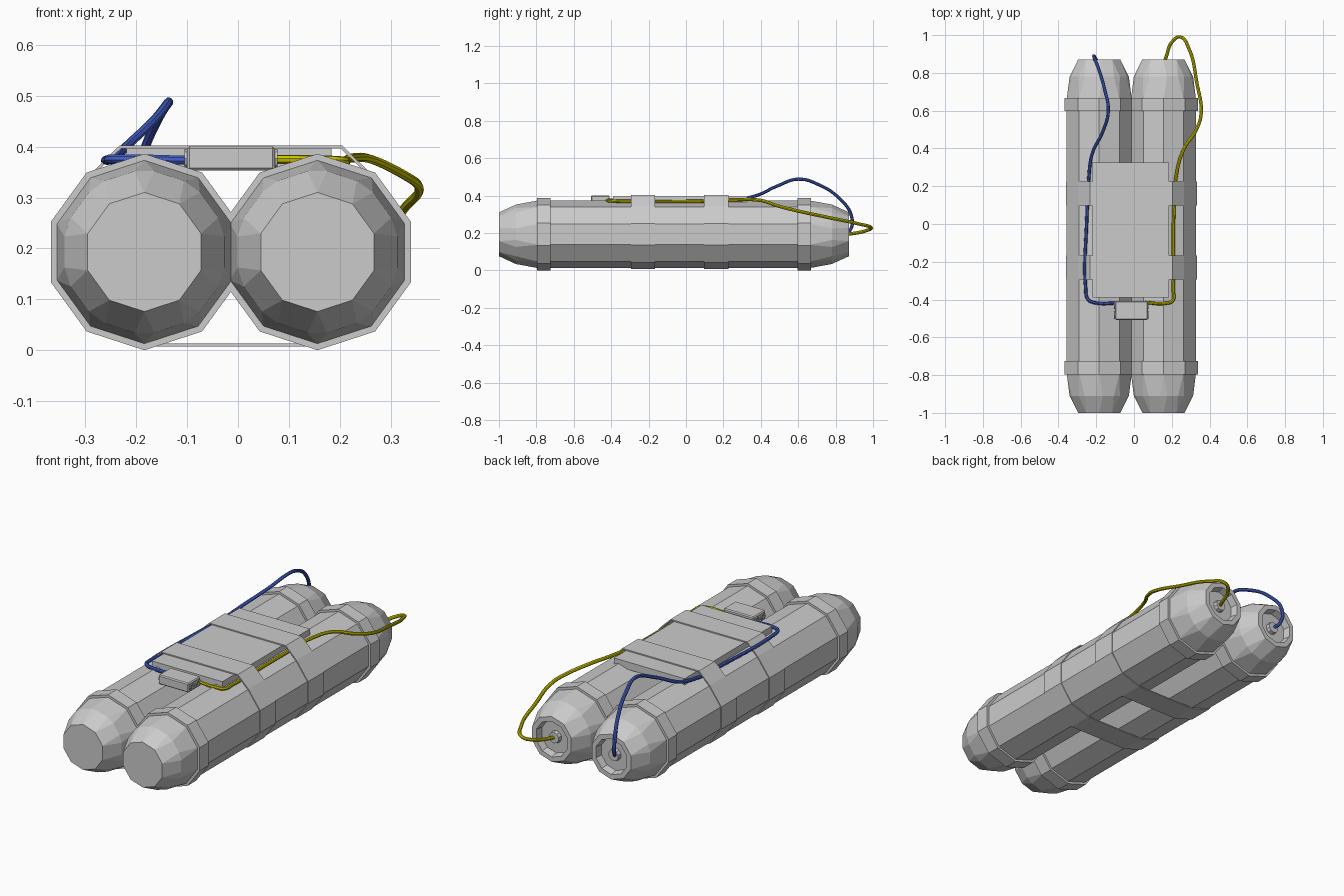
import bpy, bmesh, math
from mathutils import Vector

if "Cube" in bpy.data.objects:
    bpy.data.objects.remove(bpy.data.objects["Cube"])

N, CZ = 10, 0.193
TUBE_X = {"left": -0.184, "right": 0.156}


def make_object(name, bm, mat=None):
    bmesh.ops.recalc_face_normals(bm, faces=bm.faces)
    me = bpy.data.meshes.new(name)
    bm.to_mesh(me)
    bm.free()
    ob = bpy.data.objects.new(name, me)
    bpy.context.collection.objects.link(ob)
    if mat:
        me.materials.append(mat)
    return ob


def loop(bm, cx, y, r, n=N, cz=CZ):
    # polygon around the y axis with a corner at the top
    return [bm.verts.new((cx + r * math.sin(2 * math.pi * i / n), y,
                          cz + r * math.cos(2 * math.pi * i / n))) for i in range(n)]


def bridge(bm, a, b):
    n = len(a)
    for i in range(n):
        bm.faces.new((a[i], a[(i + 1) % n], b[(i + 1) % n], b[i]))


def cap(bm, cx, base, y_mid, r_mid, y_end, r_end):
    # tapered end whose corner ridges split into lens-shaped facets
    d = math.radians(7)
    mid = []
    for i in range(N):
        a = 2 * math.pi * i / N
        mid.append([bm.verts.new((cx + r_mid * math.sin(a + s), y_mid,
                                  CZ + r_mid * math.cos(a + s))) for s in (-d, d)])
    end = loop(bm, cx, y_end, r_end)
    for ring in (base, end):
        for i in range(N):
            j = (i + 1) % N
            bm.faces.new((ring[i], mid[i][0], mid[i][1]))
            bm.faces.new((ring[i], ring[j], mid[j][0], mid[i][1]))
    return end


def band(name, profile_out, profile_in, y0, y1):
    # closed strip: outer and inner outlines extruded along y
    bm = bmesh.new()
    loops = [[bm.verts.new((x, y, z)) for x, z in p]
             for p, y in ((profile_out, y0), (profile_out, y1), (profile_in, y1), (profile_in, y0))]
    for k in range(4):
        bridge(bm, loops[k], loops[(k + 1) % 4])
    return make_object(name, bm)


def polygon(cx, r, ks=range(N)):
    return [(cx + r * math.sin(math.radians(36 * k)), CZ + r * math.cos(math.radians(36 * k)))
            for k in ks]


def box(name, lo, hi, bevel):
    bm = bmesh.new()
    bmesh.ops.create_cube(bm, size=1)
    for v in bm.verts:
        v.co = Vector([(l + h) / 2 + c * (h - l) for l, h, c in zip(lo, hi, v.co)])
    ob = make_object(name, bm)
    if bevel:
        m = ob.modifiers.new("bevel", "BEVEL")
        m.width, m.segments = bevel, 1
    return ob


for side, cx in TUBE_X.items():
    # tube with closed front and recessed back end
    bm = bmesh.new()
    front, back = loop(bm, cx, -0.79, 0.181), loop(bm, cx, 0.66, 0.181)
    bridge(bm, front, back)
    bm.faces.new(cap(bm, cx, front, -0.91, 0.160, -1.0, 0.117))
    rim = cap(bm, cx, back, 0.78, 0.160, 0.872, 0.117)
    for y, r in ((0.872, 0.092), (0.835, 0.085)):
        nxt = loop(bm, cx, y, r)
        bridge(bm, rim, nxt)
        rim = nxt
    bm.faces.new(rim)
    make_object(side + "_tube", bm)

    # small socket in the recess
    bm = bmesh.new()
    a, b = loop(bm, cx, 0.83, 0.032), loop(bm, cx, 0.855, 0.028)
    bridge(bm, a, b)
    bm.faces.new(b)
    bm.faces.new(a)
    make_object(side + "_wire_socket", bm)

    # collars near both ends
    for end, y0, y1 in (("front", -0.797, -0.725), ("back", 0.597, 0.667)):
        band(f"{side}_{end}_collar", polygon(cx, 0.193), polygon(cx, 0.180), y0, y1)

# straps around both tubes and over the plate


def strap_outline(r, top, dx):
    return ([(0.205 - dx, top)] + polygon(TUBE_X["right"], r, range(1, 6))
            + polygon(TUBE_X["left"], r, range(5, 10)) + [(-0.233 + dx, top)])


for name, y0, y1 in (("front", -0.294, -0.166), ("back", 0.097, 0.226)):
    band(name + "_strap", strap_outline(0.1855, 0.402, 0), strap_outline(0.180, 0.396, 0.003), y0, y1)

# plate and connector block
box("top_plate", (-0.219, -0.39, 0.357), (0.184, 0.325, 0.396), 0)
box("connector_block", (-0.100, -0.508, 0.353), (0.073, -0.408, 0.401), 0.005)

# screw terminals on the ends of the block
for side, x0, x1 in (("left", -0.105, -0.09), ("right", 0.063, 0.078)):
    for k, y in enumerate((-0.432, -0.482)):
        bm = bmesh.new()
        loops = [[bm.verts.new((x, y + r * math.sin(i * math.pi / 4), 0.377 + r * math.cos(i * math.pi / 4)))
                  for i in range(8)] for x, r in ((x0, 0.018), (x1, 0.018), (x1, 0.010), (x0, 0.010))]
        for j in range(4):
            bridge(bm, loops[j], loops[(j + 1) % 4])
        make_object(f"{side}_terminal_{k + 1}", bm)


# wires
def wire(name, points, color):
    cu = bpy.data.curves.new(name, "CURVE")
    cu.dimensions = "3D"
    cu.bevel_depth, cu.bevel_resolution, cu.resolution_u = 0.009, 2, 6
    cu.use_fill_caps = True
    sp = cu.splines.new("BEZIER")
    sp.bezier_points.add(len(points) - 1)
    for p, co in zip(sp.bezier_points, points):
        p.co = co
        p.handle_left_type = p.handle_right_type = "AUTO"
    ob = bpy.data.objects.new(name, cu)
    bpy.context.collection.objects.link(ob)
    mat = bpy.data.materials.new(name + "_color")
    mat.diffuse_color = color
    mat.use_nodes = True
    mat.node_tree.nodes["Principled BSDF"].inputs["Base Color"].default_value = mat.diffuse_color
    cu.materials.append(mat)
    bpy.ops.object.select_all(action="DESELECT")
    ob.select_set(True)
    bpy.context.view_layer.objects.active = ob
    bpy.ops.object.convert(target="MESH")
    bpy.ops.object.shade_smooth_by_angle()


wire("blue_wire", [(-0.184, 0.84, 0.193), (-0.205, 0.878, 0.215), (-0.212, 0.885, 0.29),
                   (-0.187, 0.82, 0.385), (-0.155, 0.71, 0.458), (-0.136, 0.60, 0.488),
                   (-0.165, 0.49, 0.452), (-0.222, 0.37, 0.398), (-0.24, 0.235, 0.376),
                   (-0.249, 0.05, 0.374), (-0.256, -0.34, 0.374), (-0.243, -0.40, 0.376),
                   (-0.20, -0.418, 0.376), (-0.09, -0.418, 0.373)], (0.06, 0.12, 0.6, 1))
wire("yellow_wire", [(0.156, 0.84, 0.193), (0.172, 0.89, 0.197), (0.20, 0.962, 0.212),
                     (0.245, 0.99, 0.228), (0.290, 0.93, 0.247), (0.332, 0.75, 0.285),
                     (0.355, 0.58, 0.322), (0.325, 0.49, 0.345), (0.265, 0.40, 0.374),
                     (0.226, 0.27, 0.378), (0.211, 0.08, 0.370), (0.208, -0.35, 0.370),
                     (0.205, -0.405, 0.372), (0.165, -0.42, 0.374), (0.06, -0.415, 0.375)],
     (0.6, 0.55, 0.0, 1))
